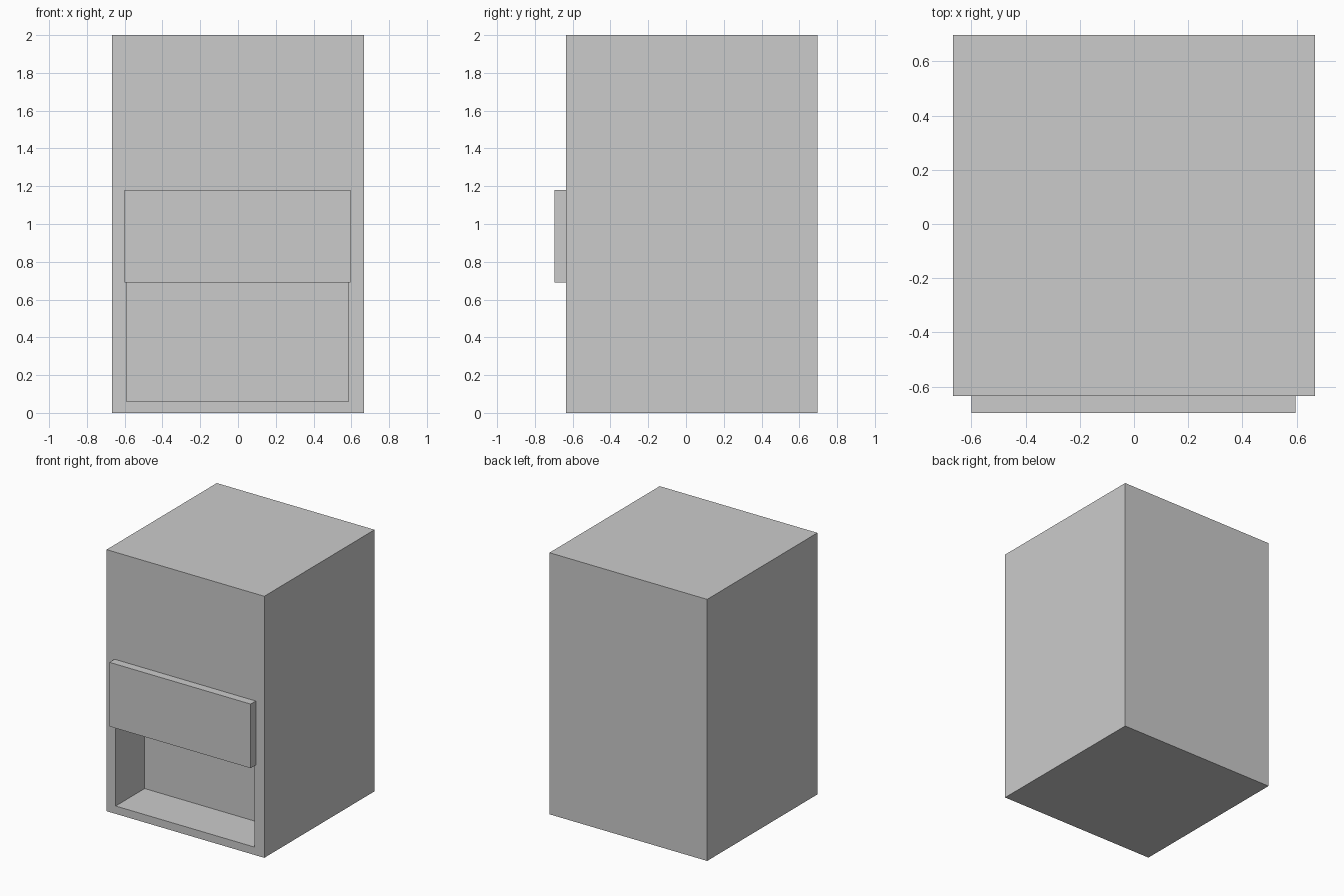
import bpy

if "Cube" in bpy.data.objects:
    bpy.data.objects.remove(bpy.data.objects["Cube"])


def box(name, lo, hi):
    """Axis-aligned box from its two opposite corners."""
    centre = [(a + b) / 2 for a, b in zip(lo, hi)]
    bpy.ops.mesh.primitive_cube_add(size=1, location=centre)
    ob = bpy.context.object
    ob.name = name
    ob.scale = [b - a for a, b in zip(lo, hi)]
    bpy.ops.object.transform_apply(location=False, rotation=False, scale=True)
    return ob


# Main cabinet
cabinet = box("cabinet", (-0.667, -0.635, 0), (0.667, 0.697, 2))

# Front bin recess, continuing up behind the front panel
recess = box("recess_cutter", (-0.59, -0.75, 0.06), (0.585, -0.285, 1.17))
recess.hide_render = True
recess.hide_viewport = True
cut = cabinet.modifiers.new("bin_recess", 'BOOLEAN')
cut.operation = 'DIFFERENCE'
cut.solver = 'EXACT'
cut.object = recess

# Raised panel covering the upper part of the recess
box("front_panel", (-0.6, -0.697, 0.69), (0.595, -0.635, 1.18))
